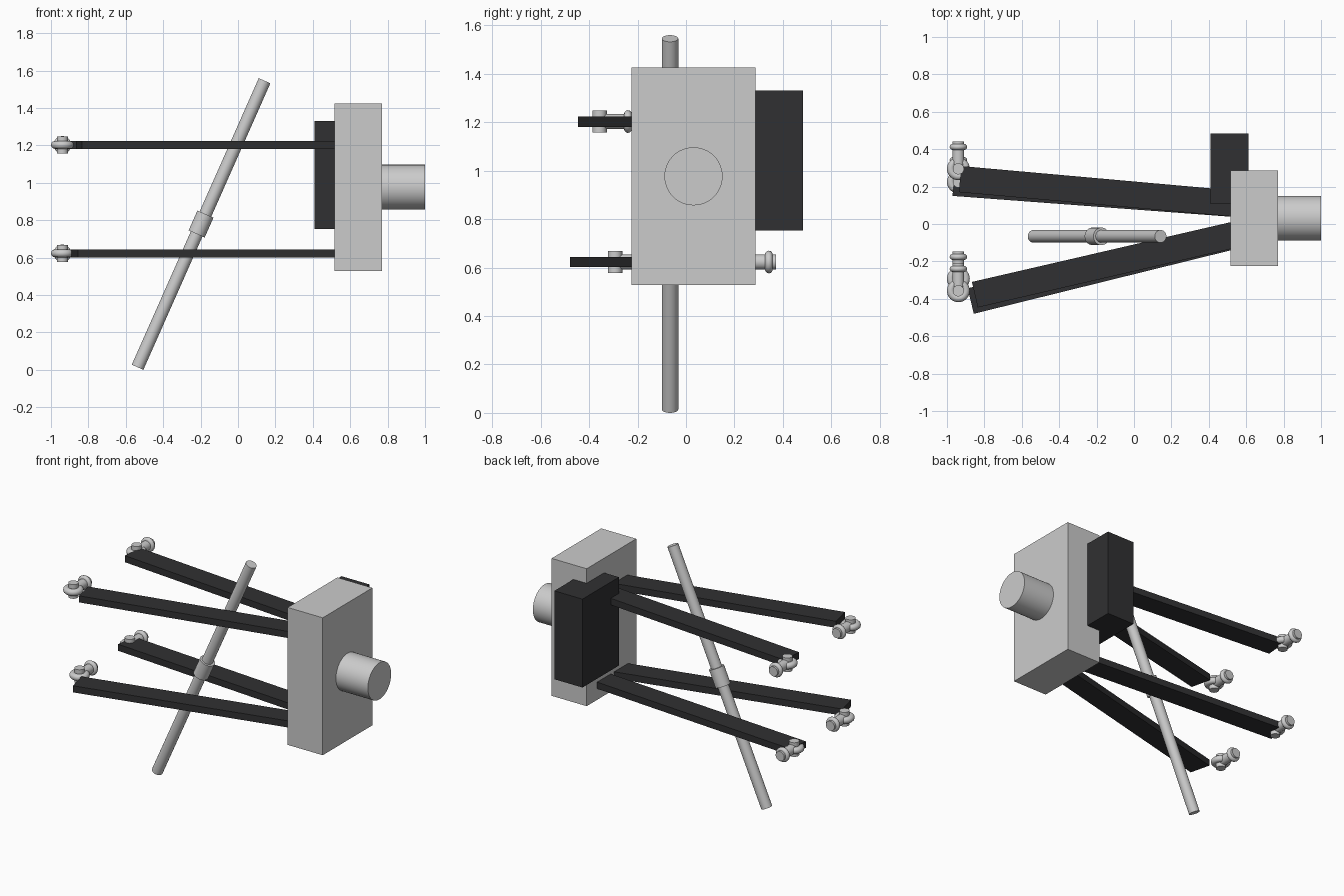
import bpy, math
from mathutils import Vector

if "Cube" in bpy.data.objects:
    bpy.data.objects.remove(bpy.data.objects["Cube"])

dark = bpy.data.materials.new("dark")
dark.diffuse_color = (0.03, 0.03, 0.032, 1)
dark.use_nodes = True
dark.node_tree.nodes["Principled BSDF"].inputs["Base Color"].default_value = dark.diffuse_color


def box(name, center, size, rot_z=0, mat=None):
    bpy.ops.mesh.primitive_cube_add(size=1, location=center)
    o = bpy.context.object
    o.name = name
    o.scale = size
    o.rotation_euler.z = rot_z
    if mat:
        o.data.materials.append(mat)
    return o


def rod(name, a, b, r, sides=32):
    a, b = Vector(a), Vector(b)
    bpy.ops.mesh.primitive_cylinder_add(vertices=sides, radius=r, depth=(b - a).length,
                                        location=(a + b) / 2)
    o = bpy.context.object
    o.name = name
    o.rotation_euler = (b - a).to_track_quat('Z', 'Y').to_euler()
    bpy.ops.object.shade_smooth_by_angle(angle=math.radians(35))
    return o


def ring(name, center, major, minor, rot=(0, 0, 0)):
    bpy.ops.mesh.primitive_torus_add(location=center, rotation=rot, major_radius=major,
                                     minor_radius=minor, major_segments=32, minor_segments=12)
    bpy.context.object.name = name
    bpy.ops.object.shade_smooth()


# Upright block, wheel spindle and brake caliper
box("upright", (0.643, 0.031, 0.977), (0.253, 0.512, 0.897))
rod("spindle", (0.75, 0.031, 0.977), (1.0, 0.031, 0.977), 0.12, 48)
box("caliper", (0.511, 0.295, 1.042), (0.203, 0.376, 0.577), mat=dark)

# Control arms: outer-end centre, y at the upright, height, joint y
arms = {
    "upper_front": ((-0.851, -0.378), -0.052, 1.203, -0.357),
    "upper_back": ((-0.93, 0.24), 0.107, 1.203, 0.295),
    "lower_front": ((-0.873, -0.412), -0.058, 0.623, -0.293),
    "lower_back": ((-0.965, 0.22), 0.106, 0.623, 0.225),
}
for name, ((x, y), y_in, z, jy) in arms.items():
    x_in, jx = 0.56, -0.939
    box(name + "_arm", ((x + x_in) / 2, (y + y_in) / 2, z),
        (math.hypot(x_in - x, y_in - y), 0.14, 0.043),
        math.atan2(y_in - y, x_in - x), dark)
    # Rod end: flat ring with pin, and a stud carrying a collar
    ring(name + "_joint_ring", (jx, jy, z), 0.04, 0.021)
    rod(name + "_joint_pin", (jx, jy, z - 0.046), (jx, jy, z + 0.046), 0.03)
    rod(name + "_stud", (jx, jy, z), (jx, jy + 0.147, z), 0.031)
    ring(name + "_stud_collar", (jx, jy + 0.117, z), 0.031, 0.016, (math.pi / 2, 0, 0))

# Slanted damper rod with a centre collar
low, high = Vector((-0.537, -0.066, 0.014)), Vector((0.142, -0.066, 1.546))
axis, mid = (high - low).normalized(), (low + high) / 2
rod("damper_rod", low, high, 0.034)
rod("damper_collar", mid - axis * 0.058, mid + axis * 0.058, 0.047)
